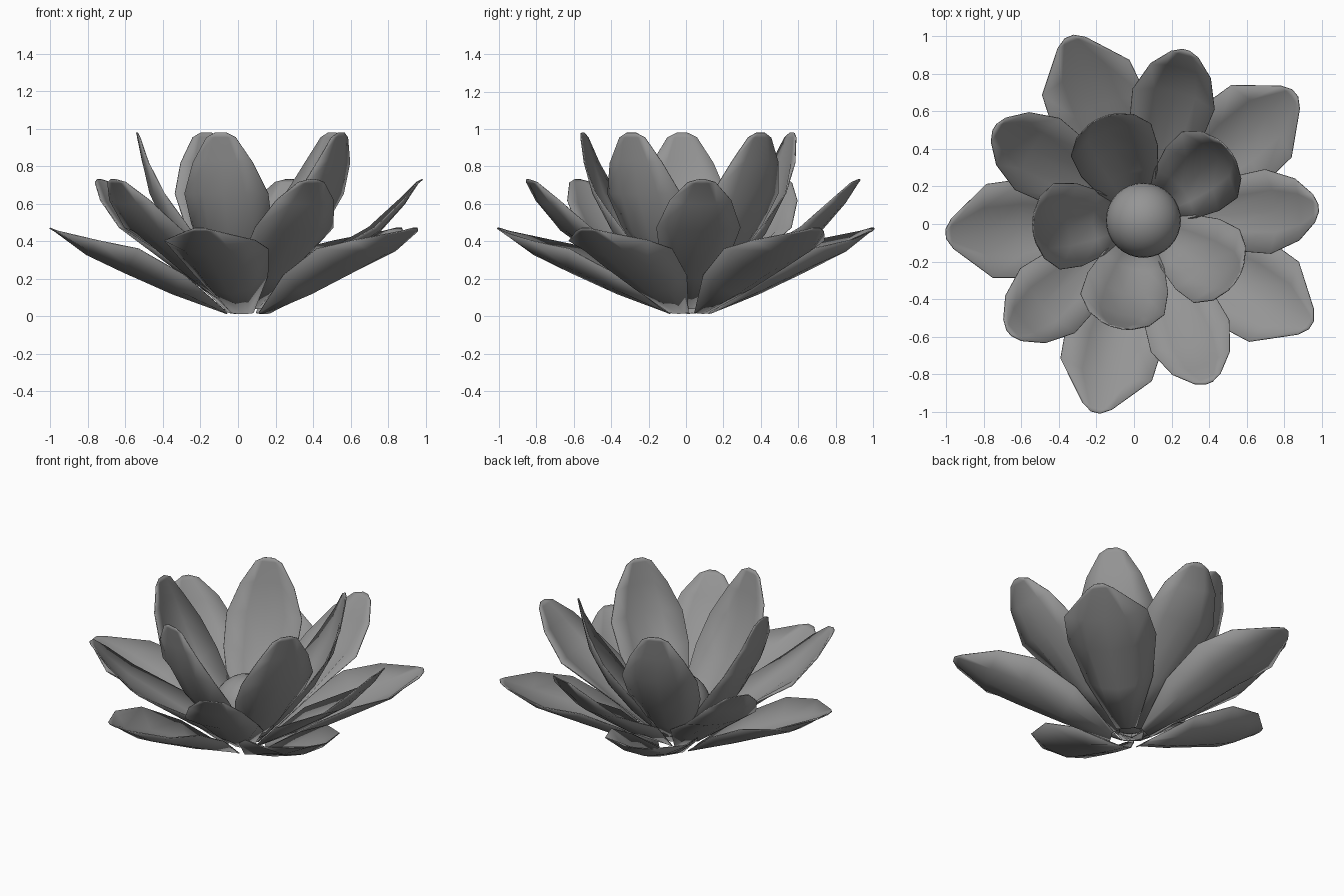
import bpy, bmesh, math
from mathutils import Matrix, Vector

cube = bpy.data.objects.get("Cube")
if cube:
    bpy.data.objects.remove(cube, do_unlink=True)

CENTRE = Vector((0.05, 0.02, 0))
ACROSS = (-1, -0.5, 0, 0.5, 1)

grey = bpy.data.materials.new("petal_grey")
grey.use_nodes = True
colour = (0.3, 0.3, 0.3, 1)
grey.diffuse_color = colour
grey.node_tree.nodes["Principled BSDF"].inputs["Base Color"].default_value = colour


def petal_mesh(name, stations):
    """Cupped petal; each station is midrib (r, z), rim (r, z), half width."""
    bm = bmesh.new()
    rows = []
    for midrib, rim, half in stations:
        row = []
        for t in ACROSS:
            r, z = Vector(midrib).lerp(Vector(rim), t * t)
            row.append(bm.verts.new((r, t * half, z)))
        rows.append(row)
    for a, b in zip(rows, rows[1:]):
        for i in range(len(ACROSS) - 1):
            bm.faces.new((a[i], b[i], b[i + 1], a[i + 1]))
    for face in bm.faces:
        face.smooth = True
    mesh = bpy.data.meshes.new(name)
    bm.to_mesh(mesh)
    bm.free()
    mesh.materials.append(grey)
    return mesh


def petal_ring(name, start, stations):
    """Five equal petals around the flower centre."""
    mesh = petal_mesh(name, stations)
    for i in range(5):
        petal = bpy.data.objects.new(f"{name}_{i + 1}", mesh)
        bpy.context.collection.objects.link(petal)
        petal.matrix_world = (
            Matrix.Translation(CENTRE)
            @ Matrix.Rotation(math.radians(start + i * 72), 4, "Z"))
        skin = petal.modifiers.new("thickness", "SOLIDIFY")
        skin.thickness = 0.006
        skin.offset = 0


# Low, spreading outer tier
petal_ring("outer_petal", 40, [
    ((0.11, 0.015), (0.11, 0.02), 0.06),
    ((0.40, 0.12), (0.35, 0.22), 0.2),
    ((0.66, 0.235), (0.60, 0.36), 0.265),
    ((0.86, 0.33), (0.82, 0.405), 0.25),
    ((1.03, 0.455), (1.02, 0.455), 0.08),
    ((1.055, 0.47), (1.055, 0.47), 0.025),
])
# Staggered middle tier
petal_ring("middle_petal", 4, [
    ((0.08, 0.04), (0.08, 0.045), 0.05),
    ((0.36, 0.20), (0.30, 0.27), 0.17),
    ((0.71, 0.455), (0.665, 0.475), 0.225),
    ((0.84, 0.60), (0.82, 0.62), 0.165),
    ((0.91, 0.71), (0.91, 0.715), 0.075),
    ((0.935, 0.73), (0.935, 0.73), 0.02),
])
# Steep inner tier
petal_ring("inner_petal", 40, [
    ((0.06, 0.06), (0.06, 0.06), 0.05),
    ((0.27, 0.25), (0.22, 0.33), 0.17),
    ((0.41, 0.43), (0.34, 0.49), 0.22),
    ((0.52, 0.655), (0.46, 0.655), 0.23),
    ((0.56, 0.83), (0.54, 0.82), 0.165),
    ((0.585, 0.955), (0.58, 0.955), 0.08),
    ((0.59, 0.98), (0.59, 0.98), 0.03),
])

# Round flower centre
bpy.ops.mesh.primitive_uv_sphere_add(segments=32, ring_count=16, radius=0.2,
                                     location=CENTRE + Vector((0, 0, 0.27)))
heart = bpy.context.object
heart.name = "flower_centre"
heart.data.materials.append(grey)
bpy.ops.object.shade_smooth()
